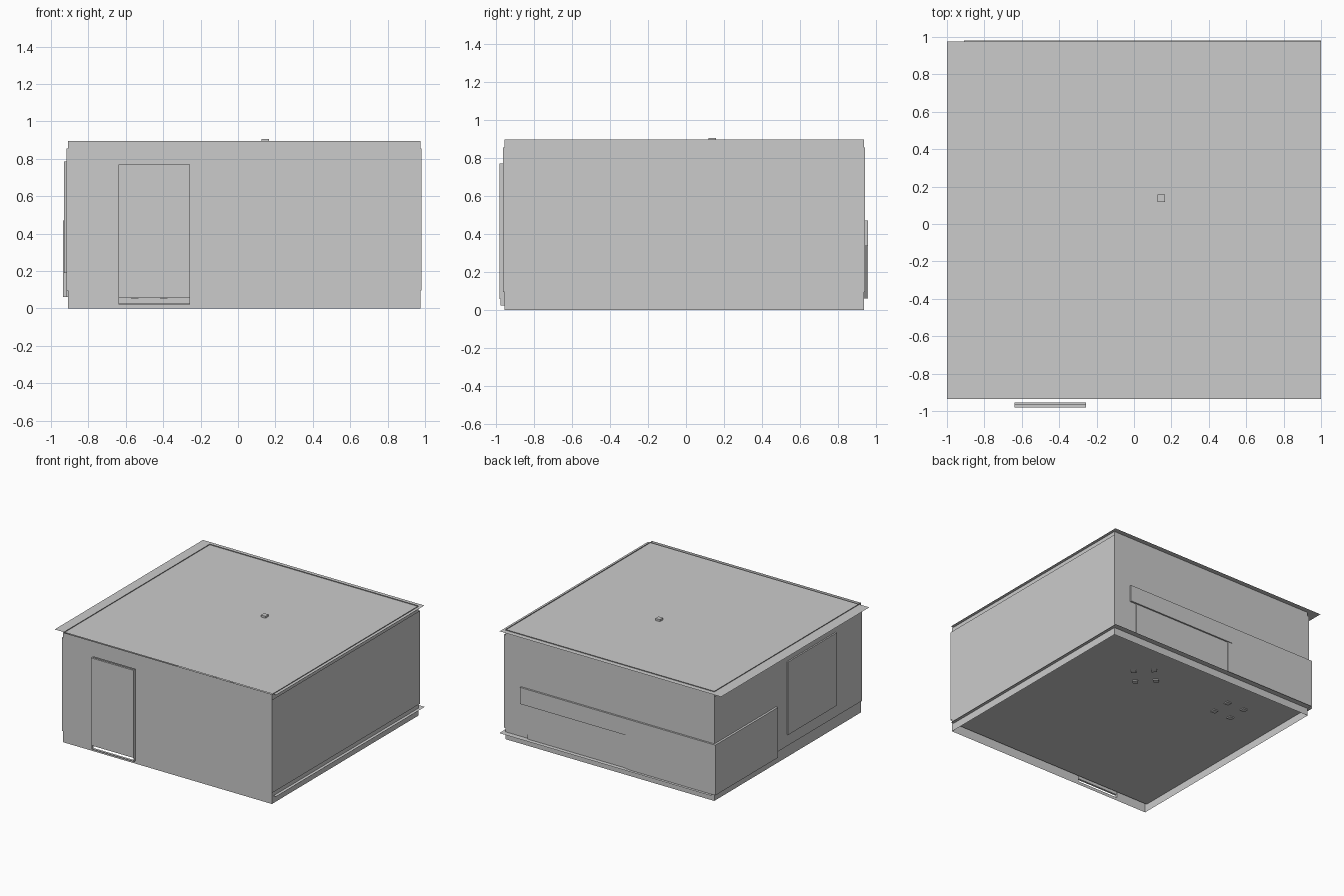
import bpy, bmesh, math
from mathutils import Matrix

old = bpy.data.objects.get("Cube")
if old:
    bpy.data.objects.remove(old, do_unlink=True)

grey = bpy.data.materials.new("plain grey")
grey.use_nodes = True
grey.diffuse_color = (0.6, 0.6, 0.6, 1)
grey.node_tree.nodes["Principled BSDF"].inputs["Base Color"].default_value = (0.6, 0.6, 0.6, 1)


def finish(name, bm):
    mesh = bpy.data.meshes.new(name)
    bm.to_mesh(mesh)
    bm.free()
    mesh.materials.append(grey)
    obj = bpy.data.objects.new(name, mesh)
    bpy.context.scene.collection.objects.link(obj)
    return obj


def box(name, xs, ys, zs, turn=0):
    bm = bmesh.new()
    bmesh.ops.create_cube(bm, size=1)
    mids = [(a + b) / 2 for a, b in (xs, ys, zs)]
    sizes = [b - a for a, b in (xs, ys, zs)]
    place = Matrix.Translation(mids) @ Matrix.Rotation(turn, 4, 'Z') @ Matrix.Diagonal((*sizes, 1))
    bmesh.ops.transform(bm, matrix=place, verts=bm.verts)
    return finish(name, bm)


def sheets(name, outlines):
    bm = bmesh.new()
    for outline in outlines:
        bm.faces.new([bm.verts.new(p) for p in outline])
    return finish(name, bm)


def front_rect(y, x0, x1, z0, z1):
    return [(x0, y, z0), (x1, y, z0), (x1, y, z1), (x0, y, z1)]


def three_sides(x0, x1, y0, y1, z0, z1):
    # Right, back and left runs, each facing outward
    path = [(x1, y0), (x1, y1), (x0, y1), (x0, y0)]
    return [[(*a, z0), (*b, z0), (*b, z1), (*a, z1)] for a, b in zip(path, path[1:])]


# Main levels and wall lines
LEFT, RIGHT, FRONT, BACK = -0.917, 0.982, -0.962, 0.942
TOP, CROWN, BASE, FLOOR = 0.895, 0.855, 0.095, 0.06
IN = 0.007
D0, D1, DTOP = -0.64, -0.257, 0.77
T0, T1, TTOP = -0.675, -0.215, 0.81

# Walls, with a notch for the doorway
front = [(LEFT, BASE), (T0, BASE), (T0, TTOP), (T1, TTOP), (T1, BASE),
         (RIGHT, BASE), (RIGHT, CROWN), (LEFT, CROWN)]
sheets("walls", three_sides(LEFT, RIGHT, FRONT, BACK, BASE, CROWN)
       + [[(x, FRONT, z) for x, z in front]])

# Slightly recessed trims
inner = (LEFT + IN, RIGHT - IN, FRONT + IN, BACK - IN)
xl, xr, yf = inner[:3]
sheets("crown_trim", three_sides(*inner, CROWN - IN, TOP) + [front_rect(yf, xl, xr, CROWN - IN, TOP)])
sheets("baseboard", three_sides(*inner, 0, BASE + IN)
       + [front_rect(yf, xl, T0, 0, BASE + IN), front_rect(yf, T1, xr, 0, BASE + IN),
          front_rect(yf, T0, T1, 0, 0.025)])
sheets("door_trim", [front_rect(yf, T0 - IN, D0, 0.025, TTOP + IN),
                     front_rect(yf, D1, T1 + IN, 0.025, TTOP + IN),
                     front_rect(yf, D0, D1, DTOP, TTOP + IN)])

# Floor and ceiling sheets overhang the walls
for name, x0, y1, z in (("floor", -0.908, 0.98, FLOOR), ("ceiling", -1, 0.976, TOP - 0.006)):
    y0 = -0.936
    sheets(name, [[(x0, y0, z), (1, y0, z), (1, y1, z), (x0, y1, z)]])

# Door and its open frame
box("door", (D0, D1), (-0.98, -0.964), (FLOOR - 0.004, DTOP))
for name, x in (("door_jamb_right", D0), ("door_jamb_left", D1 - 0.003)):
    box(name, (x, x + 0.003), (-0.975, yf), (0.025, DTOP))
box("door_sill", (D0, D1), (-0.975, yf), (0.022, 0.026))

# Ceiling lamp mount
box("lamp_mount", (0.125, 0.165), (0.118, 0.158), (0.87, 0.905))

# Back counter: lintel, recessed panel, post and the corner panels
box("back_lintel", (-0.155, 0.83), (BACK, 0.957), (0.335, 0.47))
box("back_recess_panel", (-0.12, 0.77), (BACK - 0.004, 0.945), (FLOOR, 0.335))
box("back_post", (-0.155, -0.12), (BACK, 0.953), (FLOOR, 0.335))
box("corner_panel_back", (-0.935, -0.155), (BACK, 0.957), (FLOOR, 0.47))
box("corner_panel_side", (-0.935, LEFT), (0.15, 0.957), (FLOOR, 0.47))

# Side panel
box("side_panel", (-0.929, LEFT), (-0.62, 0.01), (0.19, 0.785))

# Feet showing under the floor, two sets of four
for label, cx, cy, turn in (("left", 0.34, 0.53, math.pi / 4), ("right", -0.475, 0.54, 0)):
    for k in range(4):
        a = turn + math.pi / 4 + k * math.pi / 2
        x, y = cx + 0.11 * math.cos(a), cy + 0.11 * math.sin(a)
        box(f"{label}_foot_{k + 1}", (x - 0.02, x + 0.02), (y - 0.02, y + 0.02),
            (FLOOR - 0.008, FLOOR + 0.02), turn)
